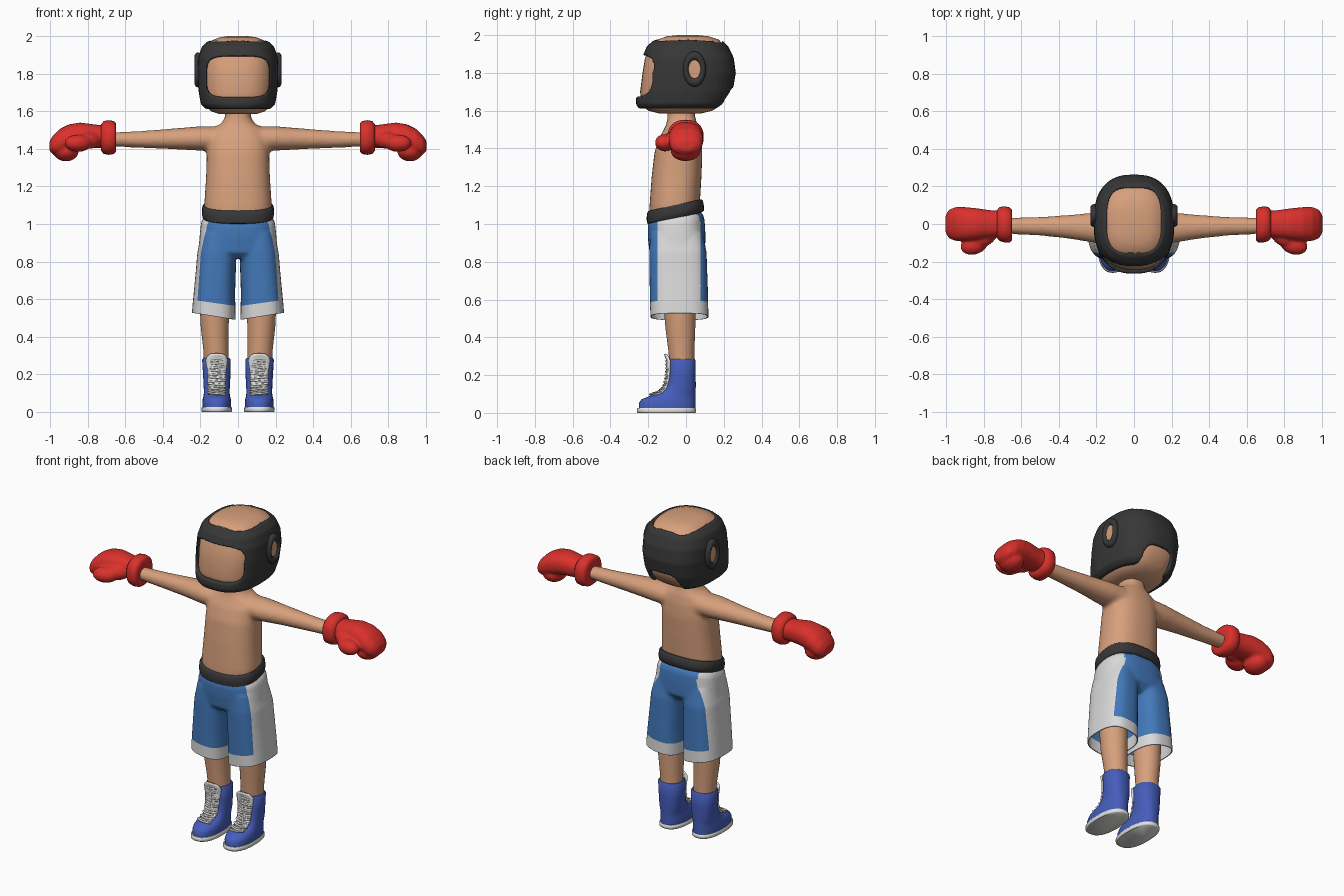
import bpy, bmesh, math
from mathutils import Vector, Matrix

if "Cube" in bpy.data.objects:
    bpy.data.objects.remove(bpy.data.objects["Cube"])


def material(name, *rgb):
    m = bpy.data.materials.new(name)
    m.use_nodes = True
    m.diffuse_color = (*rgb, 1)
    m.node_tree.nodes["Principled BSDF"].inputs["Base Color"].default_value = (*rgb, 1)
    return m


SKIN = material("skin", .68, .35, .2)
BLACK = material("charcoal", .038, .038, .038)
RED = material("glove red", .7, .03, .024)
BLUE = material("shorts blue", .055, .19, .49)
WHITE = material("shorts white", .7, .7, .7)
NAVY = material("boot blue", .06, .11, .5)
TRIM = material("trim white", .76, .76, .74)


def loft(bm, rings, axis="Z", p=2.0, n=40, tilt=0.0):
    """Closed tube of superellipse rings: (position, centre a, centre b, radius a, radius b)."""
    loops = []
    for s, a, b, ra, rb in rings:
        loop = []
        for i in range(n):
            t = 2 * math.pi * i / n
            c, d = math.cos(t), math.sin(t)
            u = a + ra * math.copysign(abs(c) ** (2 / p), c)
            v = b + rb * math.copysign(abs(d) ** (2 / p), d)
            co = {"Z": (u, v, s + tilt * (v - b)), "X": (s, u, v), "Y": (u, s, v)}[axis]
            loop.append(bm.verts.new(co))
        loops.append(loop)
    for low, high in zip(loops, loops[1:]):
        for i in range(n):
            j = (i + 1) % n
            bm.faces.new((low[i], low[j], high[j], high[i]))
    bm.faces.new(loops[0])
    bm.faces.new(loops[-1])


def ellipsoid(bm, centre, radii, turn=0):
    mat = Matrix.Translation(centre) @ Matrix.Rotation(turn, 4, "Z") @ Matrix.Diagonal((*radii, 1))
    bmesh.ops.create_uvsphere(bm, u_segments=24, v_segments=16, radius=1, matrix=mat)


def finish(name, bm, mats, voxel=0, smooth=0, mirror=False, cutters=(), angle=50):
    """Turn the bmesh into a shaded object, with its modifiers baked in."""
    bmesh.ops.recalc_face_normals(bm, faces=bm.faces)
    me = bpy.data.meshes.new(name)
    bm.to_mesh(me)
    bm.free()
    ob = bpy.data.objects.new(name, me)
    bpy.context.collection.objects.link(ob)
    for c in cutters:
        m = ob.modifiers.new("cut", "BOOLEAN")
        m.operation, m.solver, m.object = "DIFFERENCE", "EXACT", c
    if voxel:
        m = ob.modifiers.new("fuse", "REMESH")
        m.mode, m.voxel_size = "VOXEL", voxel
    if smooth:
        m = ob.modifiers.new("soften", "SMOOTH")
        m.factor, m.iterations = .5, smooth
    if mirror:
        ob.modifiers.new("mirror", "MIRROR").use_mirror_merge = False
    bpy.context.view_layer.update()
    baked = bpy.data.meshes.new_from_object(ob.evaluated_get(bpy.context.evaluated_depsgraph_get()))
    ob.modifiers.clear()
    ob.data = baked
    baked.materials.clear()
    for mat in mats:
        baked.materials.append(mat)
    for f in baked.polygons:
        f.use_smooth = True
        f.material_index = 0
    baked.set_sharp_from_angle(angle=math.radians(angle))
    return ob


def simple(name, mat, rings, axis="Z", p=2.0, tilt=0.0, **kw):
    bm = bmesh.new()
    loft(bm, rings, axis, p, tilt=tilt)
    return finish(name, bm, [mat], **kw)


# Torso, neck and arms fused into one skin
bm = bmesh.new()
loft(bm, [(1.0, 0, -.055, .175, .14), (1.1, 0, -.06, .18, .133), (1.25, 0, -.05, .17, .132),
          (1.38, 0, -.04, .166, .127), (1.46, 0, -.03, .16, .11), (1.51, 0, -.022, .13, .09),
          (1.535, 0, -.022, .088, .08), (1.57, 0, -.025, .068, .073), (1.65, 0, -.025, .068, .073)], p=2.4)
for s in (1, -1):
    loft(bm, [(0, -.02, 1.455, .09, .065), (s * .2, -.02, 1.455, .082, .065), (s * .35, -.015, 1.453, .063, .055),
              (s * .5, -.012, 1.45, .05, .046), (s * .69, -.01, 1.45, .042, .037)], "X")
finish("torso_and_arms", bm, [SKIN], voxel=.011, smooth=10)

# Head
simple("head", SKIN, [(1.585, 0, -.03, .1, .11), (1.6, 0, -.03, .145, .17), (1.63, 0, -.024, .17, .21),
                      (1.7, 0, -.005, .19, .238), (1.8, 0, .005, .195, .235), (1.88, 0, .008, .19, .225),
                      (1.94, 0, .008, .172, .195), (1.975, 0, .01, .142, .165), (1.994, 0, .01, .095, .11),
                      (2.0, 0, .01, .045, .05)], p=2.6)

# Padded head guard with openings for face, crown and nape
cutters = [simple("face_cutter", BLACK, [(-.5, 0, 1.783, .165, .108), (-.08, 0, 1.783, .165, .108)], "Y", 4.5),
           simple("crown_cutter", BLACK, [(1.9, 0, .02, .142, .172), (2.1, 0, .02, .142, .172)], "Z", 3.5),
           simple("nape_cutter", BLACK, [(.1, 0, 1.6, .1, .12), (.4, 0, 1.6, .1, .12)], "Y", 4)]
simple("head_guard", BLACK, [(1.612, 0, -.03, .172, .222), (1.635, 0, -.024, .197, .241), (1.7, 0, -.008, .209, .255),
                             (1.8, 0, .008, .215, .256), (1.88, 0, .01, .212, .243), (1.94, 0, .008, .194, .216),
                             (1.97, 0, .01, .165, .185), (1.983, 0, .01, .12, .14)],
       p=2.5, voxel=.008, smooth=3, cutters=cutters, angle=70)
for c in cutters:
    bpy.data.objects.remove(c)

# Ear rings with skin showing in the middle
for s, side in ((1, "left"), (-1, "right")):
    bpy.ops.mesh.primitive_torus_add(major_segments=32, minor_segments=12, major_radius=.06, minor_radius=.02,
                                     location=(s * .212, .045, 1.82), rotation=(0, math.pi / 2, 0))
    ear = bpy.context.object
    ear.name = side + "_ear_ring"
    ear.scale = (1.17, .76, 1)
    ear.data.materials.append(BLACK)
    bpy.ops.object.shade_smooth()
simple("ears", SKIN, [(.19, .045, 1.82, .034, .056), (.219, .045, 1.82, .034, .056)], "X", mirror=True)

# Boxing gloves: hand, curled fingers and thumb fused together
bm = bmesh.new()
loft(bm, [(.7, 0, 1.463, .07, .06), (.76, 0, 1.467, .073, .062), (.84, 0, 1.47, .084, .07),
          (.9, 0, 1.458, .09, .072), (.95, 0, 1.435, .09, .07), (.985, 0, 1.42, .076, .05),
          (1.003, 0, 1.415, .045, .025)], "X", 2.3)
ellipsoid(bm, (.915, -.002, 1.388), (.068, .08, .055))
ellipsoid(bm, (.85, -.11, 1.43), (.075, .052, .046), -.3)
ellipsoid(bm, (.79, -.07, 1.445), (.07, .045, .045), -.6)
finish("gloves", bm, [RED], voxel=.008, smooth=5, mirror=True)
simple("glove_cuffs", RED, [(.65, -.005, 1.46, .05, .045), (.649, -.005, 1.46, .08, .075), (.66, -.005, 1.46, .093, .088),
                            (.69, -.002, 1.46, .096, .092), (.715, 0, 1.46, .09, .087), (.728, 0, 1.46, .075, .07)],
       "X", 2.3, mirror=True, angle=60)

# Shorts: hips and two legs fused, then cut into colour panels
bm = bmesh.new()
loft(bm, [(.83, 0, -.045, .17, .11), (.87, 0, -.045, .21, .148), (.95, 0, -.05, .203, .152),
          (1.01, 0, -.053, .196, .15), (1.04, 0, -.055, .18, .14)], p=2.6, tilt=.15)
for s in (1, -1):
    loft(bm, [(.46, s * .131, -.034, .118, .154), (.65, s * .124, -.038, .109, .154),
              (.85, s * .112, -.043, .104, .152), (.95, s * .095, -.05, .1, .14)], p=2.7)
shorts = finish("shorts", bm, [BLUE, WHITE], voxel=.01, smooth=5)
bm = bmesh.new()
bm.from_mesh(shorts.data)
cuts = [((0, 0, .503), (0, 0, 1), True), ((0, 0, .575), (0, 0, 1), False),
        ((0, -.152, 0), (0, 1, 0), False), ((0, .078, 0), (0, 1, 0), False)]
for co, no, clear in cuts:
    bmesh.ops.bisect_plane(bm, geom=bm.verts[:] + bm.edges[:] + bm.faces[:], dist=.0002,
                           plane_co=co, plane_no=no, clear_inner=clear)
for f in bm.faces:
    c = f.calc_center_median()
    panel = abs(c.x) > .13 and -.152 < c.y < .078
    f.material_index = int(panel or c.z < .575)
for v in bm.verts:  # hem rises toward the outside
    v.co.z += .16 * (abs(v.co.x) - .09) * max(0, min(1, (.75 - v.co.z) / .2))
bm.to_mesh(shorts.data)
bm.free()
wall = shorts.modifiers.new("cloth", "SOLIDIFY")
wall.thickness, wall.offset = .006, -1

# Waistband, higher at the back
simple("waistband", BLACK, [(1.03, 0, -.056, .18, .14), (1.037, 0, -.056, .189, .15), (1.06, 0, -.057, .192, .152),
                            (1.09, 0, -.058, .19, .148), (1.1, 0, -.059, .183, .14)], p=2.5, tilt=.22)

# Legs
simple("legs", SKIN, [(.24, .115, -.022, .066, .066), (.32, .117, -.024, .066, .068), (.45, .124, -.03, .074, .079),
                      (.6, .125, -.035, .08, .085), (.75, .12, -.04, .08, .085)], mirror=True)

# Boots and soles
simple("boots", NAVY, [(.015, .113, -.1, .075, .15), (.05, .113, -.1, .077, .15), (.072, .113, -.093, .074, .143),
                       (.088, .113, -.073, .07, .123), (.105, .113, -.045, .068, .095), (.14, .113, -.029, .07, .081),
                       (.2, .113, -.022, .073, .073), (.278, .115, -.022, .076, .073),
                       (.286, .115, -.022, .07, .067)], p=2.3, mirror=True)
simple("soles", TRIM, [(0, .113, -.103, .078, .152), (.005, .113, -.103, .082, .157),
                       (.02, .113, -.103, .082, .157), (.026, .113, -.103, .078, .152)], p=2.4, mirror=True)

# Tongue strip up the front of each boot
path = [Vector((0, y, z)) for y, z in ((-.185, .094), (-.145, .108), (-.118, .132), (-.105, .18),
                                       (-.1, .23), (-.1, .28), (-.108, .3), (-.112, .312))]
widths = (.035, .04, .044, .046, .05, .058, .05, .03)
bm = bmesh.new()
rows = []
for q, w in zip(path, widths):
    rows.append([bm.verts.new((.113 + w * k / 4, q.y + .013 * (k / 4) ** 2, q.z - .004 * (k / 4) ** 2))
                 for k in range(-4, 5)])
for r0, r1 in zip(rows, rows[1:]):
    for k in range(8):
        bm.faces.new((r0[k], r0[k + 1], r1[k + 1], r1[k]))
tongues = finish("boot_tongues", bm, [TRIM], mirror=True)
thick = tongues.modifiers.new("padding", "SOLIDIFY")
thick.thickness, thick.offset = .01, 0

# Laces: short cords crossing each tongue
cu = bpy.data.curves.new("boot_laces", "CURVE")
cu.dimensions, cu.bevel_depth, cu.bevel_resolution = "3D", .0055, 2
cu.use_fill_caps = True
for s in (1, -1):
    for i in range(14):
        t = i / 13 * 4.8
        q = path[int(t)].lerp(path[int(t) + 1], t % 1) + Vector((0, -.005, .004))
        sp = cu.splines.new("POLY")
        sp.points.add(4)
        for k, pt in enumerate(sp.points):
            u = k / 2 - 1
            pt.co = (s * (.113 + .046 * u), q.y + .015 * u * u, q.z + .004 * u * (-1) ** i, 1)
cu.materials.append(TRIM)
bpy.context.collection.objects.link(bpy.data.objects.new("boot_laces", cu))
